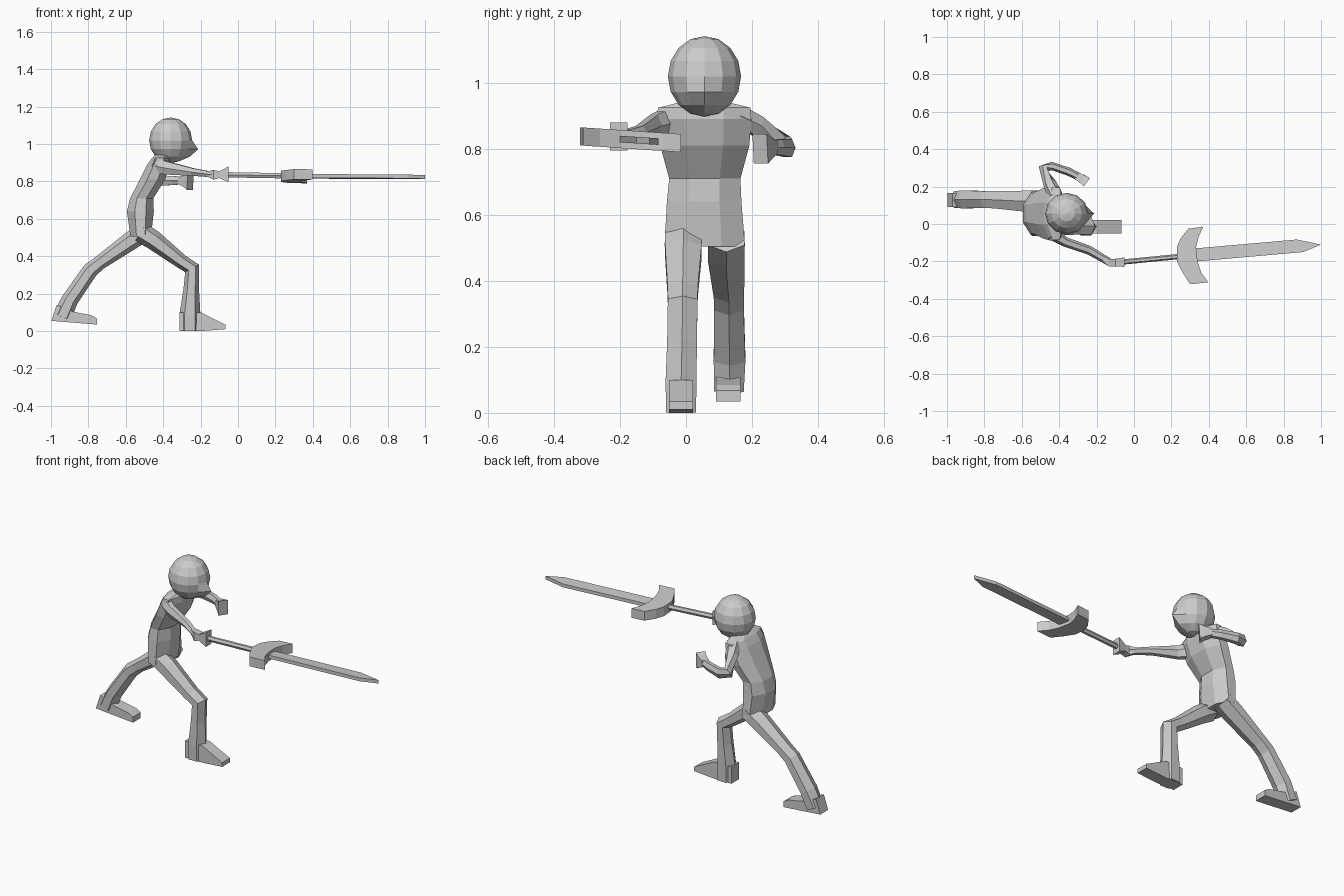
import bpy, bmesh, math
from mathutils import Vector

X, Y, Z = Vector((1, 0, 0)), Vector((0, 1, 0)), Vector((0, 0, 1))


def finish(name, bm):
    bmesh.ops.recalc_face_normals(bm, faces=bm.faces)
    me = bpy.data.meshes.new(name)
    bm.to_mesh(me)
    bm.free()
    ob = bpy.data.objects.new(name, me)
    bpy.context.collection.objects.link(ob)
    return ob


def loft(name, secs, ref, n=6, axis=None, turn=0.5):
    """Sections (x, y, z, half size along ref, half size across ref) joined into a limb."""
    bm = bmesh.new()
    pts = [Vector(s[:3]) for s in secs]
    angs = [2 * math.pi * (k + turn) / n for k in range(n)]
    mc = max(abs(math.cos(a)) for a in angs)
    ms = max(abs(math.sin(a)) for a in angs)
    rings = []
    for i, s in enumerate(secs):
        t = axis or sum(((b - a).normalized() for a, b in
                         zip(pts[max(i - 1, 0):i + 1], pts[max(i - 1, 0) + 1:i + 2])), Vector())
        t = t.normalized()
        u = (ref - t * ref.dot(t)).normalized()
        v = t.cross(u)
        rings.append([bm.verts.new(pts[i] + u * s[3] * math.cos(a) / mc + v * s[4] * math.sin(a) / ms)
                      for a in angs])
    for a, b in zip(rings, rings[1:]):
        for k in range(n):
            j = (k + 1) % n
            bm.faces.new((a[k], a[j], b[j], b[k]))
    bm.faces.new(rings[0])
    bm.faces.new(rings[-1])
    return finish(name, bm)


def prism(name, low, high):
    """Two matching outlines joined by side walls."""
    bm = bmesh.new()
    a = [bm.verts.new(p) for p in low]
    b = [bm.verts.new(p) for p in high]
    bm.faces.new(a)
    bm.faces.new(b)
    for k in range(len(a)):
        j = (k + 1) % len(a)
        bm.faces.new((a[k], a[j], b[j], b[k]))
    return finish(name, bm)


# Head: low sphere with a pointed brow and chin towards +x
bm = bmesh.new()
bmesh.ops.create_uvsphere(bm, u_segments=12, v_segments=8, radius=1)
for v in bm.verts:
    if v.co.x > 0.3 and abs(v.co.y) < 0.01:
        if -0.5 < v.co.z < -0.2:
            v.co.x *= 1.38
        elif -0.8 < v.co.z < -0.6:
            v.co.x *= 1.3
    v.co = Vector((-0.36 + v.co.x * 0.115, 0.056 + v.co.y * 0.111, 1.02 + v.co.z * 0.122))
finish("head", bm)

# Torso and neck
loft("torso", [(-0.52, 0.057, 0.505, 0.122, 0.055),
               (-0.522, 0.055, 0.64, 0.113, 0.072),
               (-0.515, 0.057, 0.71, 0.108, 0.062),
               (-0.457, 0.057, 0.81, 0.135, 0.068),
               (-0.425, 0.055, 0.89, 0.143, 0.06),
               (-0.415, 0.055, 0.925, 0.14, 0.045),
               (-0.40, 0.055, 0.947, 0.05, 0.035)], Y, 8, Z)
loft("neck", [(-0.42, 0.055, 0.91, 0.045, 0.04), (-0.36, 0.055, 0.96, 0.04, 0.04)], Y)

# Legs: section halves are sideways, then fore and aft
loft("front_leg", [(-0.52, -0.008, 0.53, 0.055, 0.055),
                   (-0.45, -0.008, 0.485, 0.055, 0.052),
                   (-0.30, -0.01, 0.37, 0.046, 0.038),
                   (-0.245, -0.01, 0.335, 0.045, 0.042),
                   (-0.25, -0.012, 0.22, 0.045, 0.042),
                   (-0.257, -0.015, 0.09, 0.047, 0.056),
                   (-0.257, -0.015, 0.001, 0.045, 0.056)], Y)
loft("back_leg", [(-0.50, 0.122, 0.53, 0.056, 0.05),
                  (-0.57, 0.122, 0.485, 0.056, 0.05),
                  (-0.74, 0.13, 0.365, 0.046, 0.038),
                  (-0.79, 0.13, 0.325, 0.045, 0.042),
                  (-0.90, 0.132, 0.165, 0.048, 0.045),
                  (-0.94, 0.13, 0.075, 0.045, 0.05)], Y)

# Feet: side profiles (x, z) given a width
feet = {
    "front_foot": (-0.015, 0.036, [(-0.313, 0), (-0.2, 0), (-0.068, 0.01), (-0.068, 0.035),
                                   (-0.2, 0.1), (-0.313, 0.1)]),
    "back_foot": (0.128, 0.037, [(-0.998, 0.055), (-0.88, 0.045), (-0.755, 0.035), (-0.755, 0.068),
                                 (-0.785, 0.085), (-0.88, 0.103), (-0.97, 0.14)])}
for name, (y, w, prof) in feet.items():
    prism(name, [(x, y - w, z) for x, z in prof], [(x, y + w, z) for x, z in prof])

# Arms with flared fists: section halves are vertical, then sideways
loft("sword_arm", [(-0.44, -0.05, 0.885, 0.04, 0.035),
                   (-0.37, -0.095, 0.87, 0.034, 0.026),
                   (-0.24, -0.14, 0.85, 0.02, 0.024),
                   (-0.13, -0.205, 0.836, 0.014, 0.02)], Z)
loft("sword_hand", [(-0.17, -0.183, 0.84, 0.012, 0.016),
                    (-0.13, -0.208, 0.836, 0.026, 0.02),
                    (-0.10, -0.206, 0.836, 0.018, 0.02),
                    (-0.05, -0.204, 0.838, 0.042, 0.026)], Z, 4, X)
loft("free_arm", [(-0.42, 0.15, 0.90, 0.035, 0.04),
                  (-0.45, 0.215, 0.87, 0.03, 0.036),
                  (-0.485, 0.295, 0.812, 0.03, 0.028),
                  (-0.44, 0.31, 0.803, 0.028, 0.022),
                  (-0.35, 0.28, 0.805, 0.024, 0.022),
                  (-0.29, 0.25, 0.805, 0.02, 0.02)], Z)
loft("free_hand", [(-0.31, 0.26, 0.805, 0.018, 0.02),
                   (-0.275, 0.24, 0.802, 0.032, 0.024),
                   (-0.255, 0.225, 0.80, 0.045, 0.027)], Z, 4)

# Sword: handle, swept guard and pointed blade, slightly rolled
loft("sword_handle", [(-0.13, -0.21, 0.837, 0.014, 0.014), (0.26, -0.172, 0.83, 0.014, 0.014)], Z)


def plate(name, outline, half):
    def z(y):
        return 0.828 - 0.067 * (y + 0.17)
    prism(name, [(x, y, z(y) - half) for x, y in outline], [(x, y, z(y) + half) for x, y in outline])


plate("sword_guard", [(0.37, -0.015), (0.29, -0.025), (0.25, -0.075), (0.23, -0.12), (0.23, -0.2),
                      (0.26, -0.26), (0.30, -0.322), (0.397, -0.312), (0.36, -0.26), (0.34, -0.2),
                      (0.332, -0.125), (0.345, -0.07)], 0.0275)
plate("sword_blade", [(0.30, -0.203), (0.905, -0.15), (1.0, -0.11), (0.87, -0.083), (0.30, -0.133)], 0.01)
